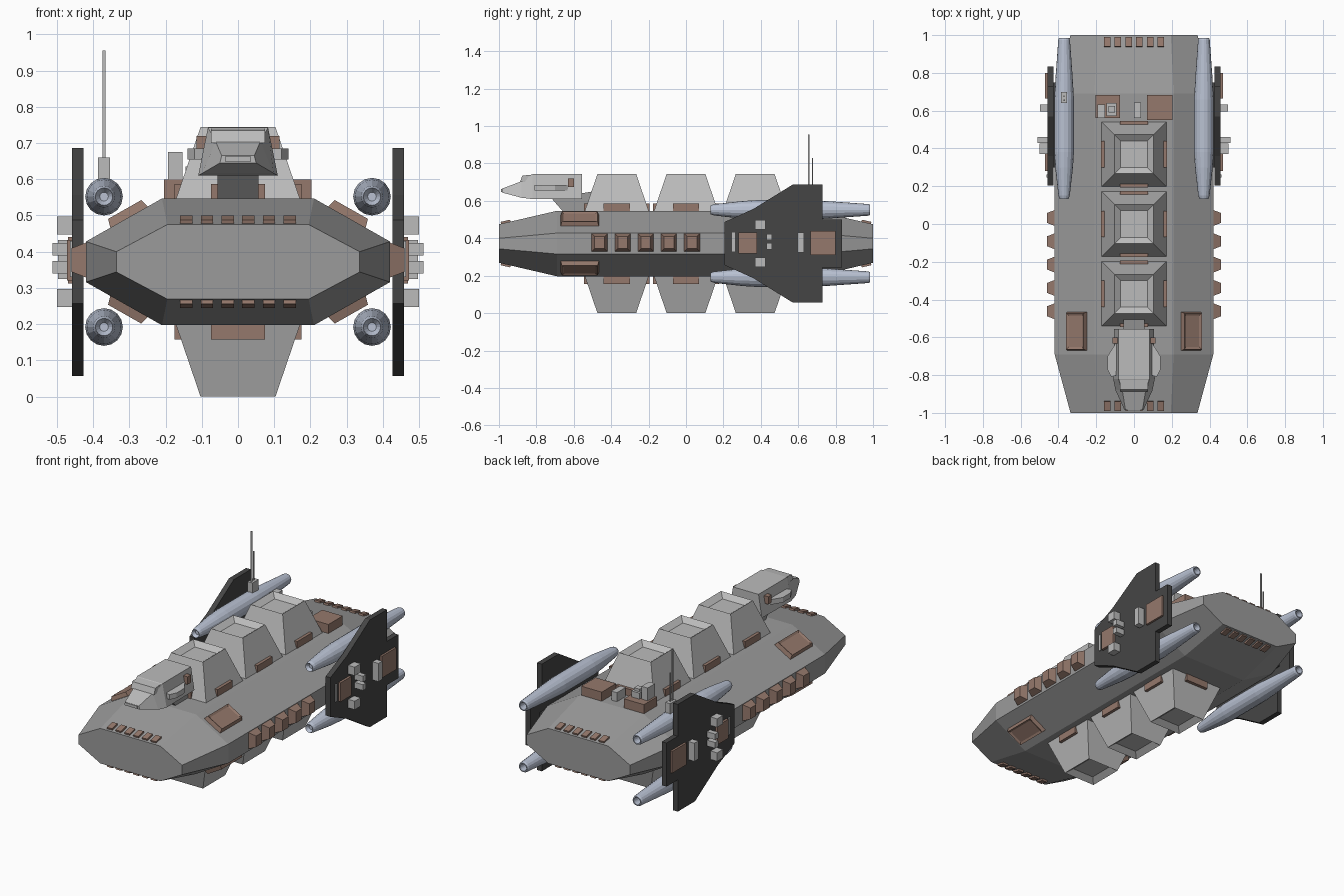
import bpy, bmesh
from math import pi, sin, cos, atan2
from mathutils import Matrix, Vector, Euler

if "Cube" in bpy.data.objects:
    bpy.data.objects.remove(bpy.data.objects["Cube"])


def material(name, rgb):
    m = bpy.data.materials.new(name)
    m.diffuse_color = (*rgb, 1)
    m.use_nodes = True
    m.node_tree.nodes["Principled BSDF"].inputs["Base Color"].default_value = m.diffuse_color
    return m


HULL = material("hull_grey", (0.33, 0.33, 0.33))
LIGHT = material("light_grey", (0.50, 0.50, 0.50))
DARK = material("dark_plate", (0.06, 0.06, 0.06))
BROWN = material("brown_panel", (0.30, 0.19, 0.15))
BLUE = material("engine_metal", (0.48, 0.53, 0.64))
MID = 0.372  # height of the hull's mirror plane


def finish(name, bm, mat):
    bmesh.ops.recalc_face_normals(bm, faces=bm.faces)
    me = bpy.data.meshes.new(name)
    bm.to_mesh(me)
    bm.free()
    me.materials.append(mat)
    ob = bpy.data.objects.new(name, me)
    bpy.context.collection.objects.link(ob)
    return ob


def loft(name, sections, mat):
    """Skin a list of equal-length closed rings and cap both ends."""
    bm = bmesh.new()
    rings = [[bm.verts.new(p) for p in s] for s in sections]
    n = len(rings[0])
    for a, b in zip(rings, rings[1:]):
        for i in range(n):
            j = (i + 1) % n
            bm.faces.new((a[i], a[j], b[j], b[i]))
    bm.faces.new(rings[0])
    bm.faces.new(rings[-1])
    return finish(name, bm, mat)


def block(name, loc, size, mat, top=(1, 1), rot=(0, 0, 0), inset=0, sink=0):
    """Tapered block standing on loc, optionally with an inset, sunken top."""
    bm = bmesh.new()
    bmesh.ops.create_cube(bm, size=1)
    for v in bm.verts:
        t = top if v.co.z > 0 else (1, 1)
        v.co = Vector((v.co.x * size[0] * t[0], v.co.y * size[1] * t[1], (v.co.z + .5) * size[2]))
    if inset:
        bm.faces.ensure_lookup_table()
        face = max(bm.faces, key=lambda f: f.calc_center_median().z)
        bmesh.ops.inset_region(bm, faces=[face], thickness=inset, use_even_offset=True)
        for v in face.verts:
            v.co.z -= sink
    bm.transform(Matrix.Translation(loc) @ Euler(rot).to_matrix().to_4x4())
    return finish(name, bm, mat)


def box(name, x, y, z, mat):
    """Plain box given its (min, max) on each axis."""
    return block(name, (sum(x) / 2, sum(y) / 2, z[0]),
                 (abs(x[1] - x[0]), y[1] - y[0], z[1] - z[0]), mat)


# Hull: octagonal section, pinched at both ends
def hull_ring(y, xt, zt, xs, zs):
    quad = [(xt, zt), (xs, zs), (xs, -zs), (xt, -zt)]
    pts = quad + [(-x, z) for x, z in reversed(quad)]
    return [(x, y, MID + z) for x, z in pts]


END, BODY = (0.195, 0.103, 0.336, 0.028), (0.21, 0.175, 0.42, 0.056)
loft("hull", [hull_ring(-1, *END), hull_ring(-.69, *BODY),
              hull_ring(.69, *BODY), hull_ring(1, *END)], HULL)

# Towers above and below, with clamps around their feet
for t in (1, -1):
    flip = (0 if t > 0 else pi, 0, 0)
    tag = "upper" if t > 0 else "lower"
    zb = MID + t * .17
    for k, y in enumerate((-.37, 0, .37)):
        block(f"{tag}_tower_{k}", (0, y, zb), (.345, .345, .202), LIGHT,
              top=(.6, .6), rot=flip, inset=.033, sink=.025)
        for s in (1, -1):
            block(f"{tag}_side_clamp_{k}", (s * .163, y, zb), (.024, .14, .045), BROWN, rot=flip)
            block(f"{tag}_end_clamp_{k}", (0, y + s * .165, zb), (.15, .022, .045), BROWN, rot=flip)

# Sloped hatches and end vents on upper and lower faces
slope = atan2(.119, .21)
pitch = atan2(.072, .31)
for t in (1, -1):
    for s in (1, -1):
        ang = slope if t > 0 else pi - slope
        block("slope_hatch", (s * .3, -.568, MID + t * .122), (.12, .205, .026), BROWN,
              top=(.88, .93), rot=(0, s * ang, 0), inset=.012, sink=.006)
        # s = 1 is the front end, -1 the rear
        ang = pitch if t > 0 else pi - pitch
        for i in range(6):
            block("end_vent", ((i - 2.5) * .057, -s * .963, MID + t * .11), (.034, .052, .012),
                  BROWN, rot=(s * ang, 0, 0))

# Side hatches along the hull
for s in (1, -1):
    for i in range(5):
        block("side_hatch", (s * .415, -.462 + i * .1235, MID + .005), (.1, .088, .045), BROWN,
              top=(.65, .6), rot=(0, s * pi / 2, 0))


# Bridge head, neck, visor and ears
def head_ring(y, xt, zt, xb, zb):
    return [(-xt, y, zt), (xt, y, zt), (xb, y, zb), (-xb, y, zb)]


loft("bridge_head", [head_ring(-.555, .083, .743, .105, .61), head_ring(-.82, .083, .743, .11, .61),
                     head_ring(-.88, .062, .705, .098, .617), head_ring(-.985, .045, .665, .05, .645)], LIGHT)
loft("bridge_neck", [[(x, -.72, .615), (x, -.655, .54), (x, -.5, .54), (x, -.5, .65)]
                     for x in (-.056, .056)], HULL)
loft("visor", [[(x, -.80, .743), (x, -.875, .735), (x, -.888, .70), (x, -.80, .70)]
               for x in (-.075, .075)], LIGHT)
box("nose_slot", (-.035, .035), (-.99, -.94), (.648, .664), LIGHT)
for s in (1, -1):
    loft("bridge_ear", [[(s * x, y, z) for x, y in ((.09, -.62), (.14, -.7), (.14, -.77), (.12, -.81), (.09, -.8))]
                        for z in (.655, .685)], LIGHT)
    box("bridge_window", (s * .085, s * .115), (-.632, -.6), (.675, .72), BROWN)

# Engine tubes with hollow tails
PROFILE = ((.15, .012), (.132, .024), (.15, .03), (.3, .047), (.38, .052), (.66, .052),
           (.78, .045), (.975, .031), (.985, .027), (.985, .021), (.93, .017))
for s in (1, -1):
    for t in (1, -1):
        cx, cz = s * .37, MID + t * .18
        e = loft("engine_tube", [[(cx + r * cos(a * pi / 8), y, cz + r * sin(a * pi / 8))
                                  for a in range(16)] for y, r in PROFILE], BLUE)

# Side wings
HALF = ((.205, .115), (.36, .185), (.57, .315), (.73, .315), (.73, .128), (.835, .128))
OUTLINE = [(y, MID + z) for y, z in HALF] + [(y, MID - z) for y, z in reversed(HALF)]
for s in (1, -1):
    loft("wing_plate", [[(s * x, y, z) for y, z in OUTLINE] for x in (.427, .458)], DARK)
    box("wing_root", (s * .40, s * .43), (.3, .75), (.34, .41), DARK)
    box("wing_rear_panel", (s * .455, s * .47), (.665, .80), (.312, .44), BROWN)
    box("wing_front_panel", (s * .455, s * .472), (.28, .38), (.32, .432), BROWN)
    box("wing_rib", (s * .455, s * .497), (.595, .632), (.325, .432), LIGHT)
    box("wing_strip", (s * .455, s * .464), (.247, .262), (.33, .43), LIGHT)
    for t in (1, -1):
        zc = MID + t * .1
        box("wing_thruster", (s * .455, s * .50), (.37, .425), (zc - .025, zc + .025), LIGHT)
        zc = MID + .01 + t * .025
        box("wing_lug", (s * .455, s * .512), (.43, .46), (zc - .017, zc + .017), LIGHT)

# Rear deck equipment
box("deck_crate_left", (-.205, -.075), (.56, .683), (.54, .6), BROWN)
box("deck_crate_right", (.07, .203), (.55, .683), (.54, .6), BROWN)
box("deck_locker", (-.193, -.153), (.562, .632), (.59, .675), LIGHT)
box("deck_pump", (-.145, -.092), (.572, .64), (.59, .635), LIGHT)
box("deck_pump_cap", (-.135, -.1), (.59, .625), (.63, .65), LIGHT)
box("deck_post", (0, .036), (.56, .642), (.54, .60), LIGHT)

# Antennas on the left upper engine
box("antenna_base", (-.386, -.354), (.64, .698), (.59, .66), LIGHT)
box("antenna_tall", (-.374, -.366), (.651, .659), (.65, .955), LIGHT)
box("antenna_short", (-.373, -.367), (.673, .679), (.65, .83), LIGHT)
